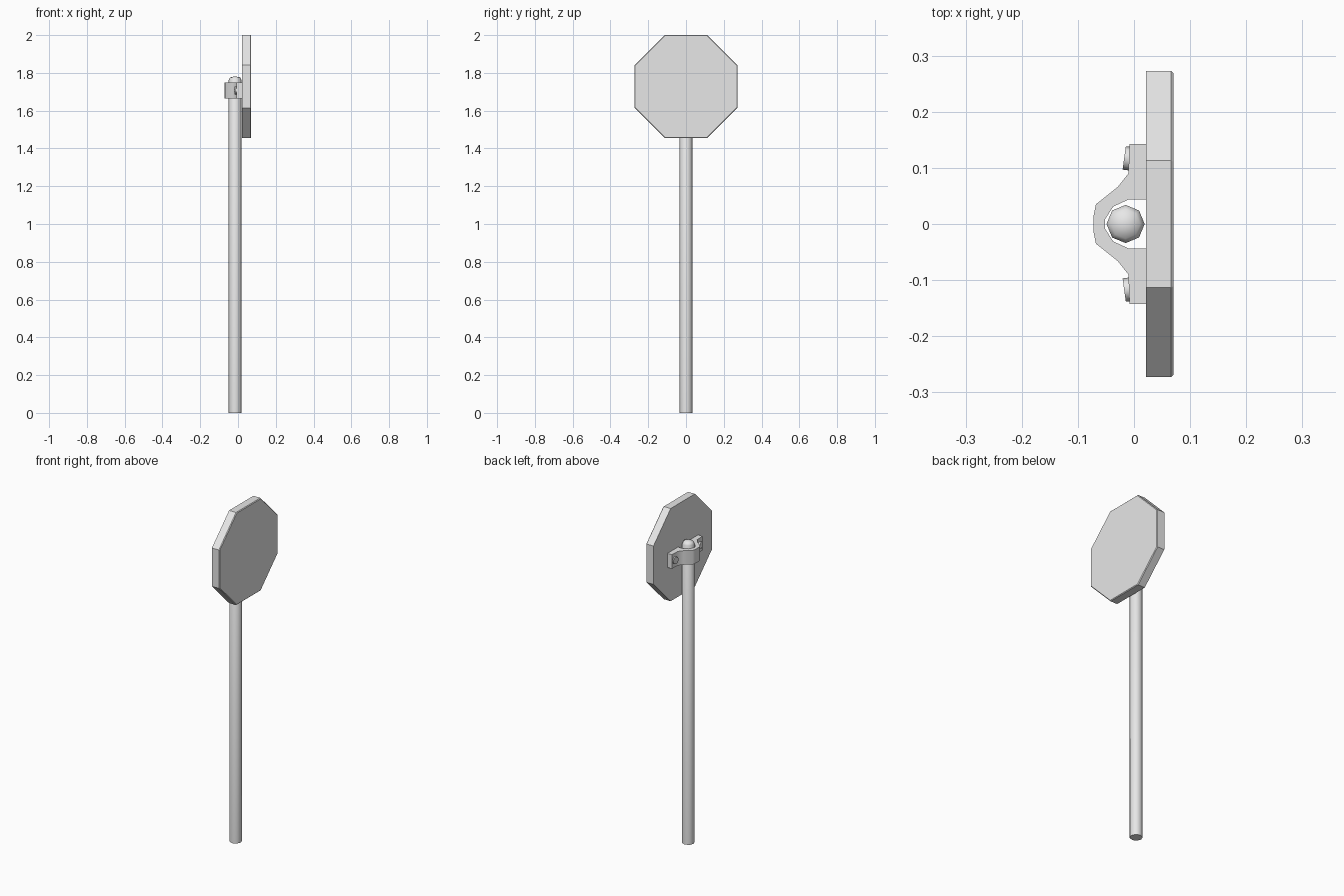
import bpy, bmesh, math
from mathutils import Matrix, Vector

cube = bpy.data.objects.get("Cube")
if cube:
    bpy.data.objects.remove(cube, do_unlink=True)

grey = bpy.data.materials.new("light_grey")
grey.use_nodes = True
grey.diffuse_color = (0.8, 0.8, 0.8, 1)
grey.node_tree.nodes["Principled BSDF"].inputs["Base Color"].default_value = (0.8, 0.8, 0.8, 1)


def finish(name, bm, angle):
    """Turn a bmesh into a named, shaded object."""
    bmesh.ops.recalc_face_normals(bm, faces=bm.faces)
    mesh = bpy.data.meshes.new(name)
    bm.to_mesh(mesh)
    bm.free()
    mesh.materials.append(grey)
    obj = bpy.data.objects.new(name, mesh)
    bpy.context.collection.objects.link(obj)
    bpy.ops.object.select_all(action="DESELECT")
    obj.select_set(True)
    bpy.context.view_layer.objects.active = obj
    bpy.ops.object.shade_smooth_by_angle(angle=math.radians(angle))
    return obj


def prism(points, offset):
    """Extrude a closed outline along an offset."""
    bm = bmesh.new()
    face = bm.faces.new([bm.verts.new(p) for p in points])
    ext = bmesh.ops.extrude_face_region(bm, geom=[face])
    verts = [v for v in ext["geom"] if isinstance(v, bmesh.types.BMVert)]
    bmesh.ops.translate(bm, verts=verts, vec=offset)
    return bm


# Eight-sided pole with a domed top
POLE_X, RADIUS = -0.015, 0.034
bm = bmesh.new()
rings = []
for r, z in ((RADIUS, 0), (RADIUS, 1.763), (0.026, 1.776)):
    rings.append([bm.verts.new((POLE_X + r * math.cos(i * math.pi / 4),
                                r * math.sin(i * math.pi / 4), z)) for i in range(8)])
tip = bm.verts.new((POLE_X, 0, 1.782))
for i in range(8):
    j = (i + 1) % 8
    for low, high in zip(rings, rings[1:]):
        bm.faces.new((low[i], low[j], high[j], high[i]))
    bm.faces.new((rings[-1][i], rings[-1][j], tip))
bm.faces.new(rings[0][::-1])
finish("pole", bm, 60)

# Octagonal sign plate, its outer rim slightly bevelled
HALF, CORNER, MID = 0.273, 0.113, 1.728
outline = [(HALF, CORNER), (CORNER, HALF), (-CORNER, HALF), (-HALF, CORNER),
           (-HALF, -CORNER), (-CORNER, -HALF), (CORNER, -HALF), (HALF, -CORNER)]
bm = prism([(0.021, y, MID + z) for y, z in outline], Vector((0.049, 0, 0)))
rim = [e for e in bm.edges if all(v.co.x > 0.06 for v in e.verts)]
bmesh.ops.bevel(bm, geom=rim, offset=0.004, segments=1, affect="EDGES")
finish("sign_plate", bm, 30)

# Clamp bracket wrapped around the pole
outer = [(0.021, 0.143), (-0.008, 0.143), (-0.010, 0.090), (-0.029, 0.066), (-0.068, 0.035)]
inner = [(-0.052, 0.008), (-0.037, 0.031), (-0.009, 0.044), (0.021, 0.044)]
mirror = lambda pts: [(x, -y) for x, y in reversed(pts)]
path = outer + [(-0.072, 0.015)] + mirror(outer + [(-0.072, 0.015)]) + mirror(inner) + inner
# The inner outline runs back from the right end to the left end
bm = prism([(x, y, 1.665) for x, y in path], Vector((0, 0, 0.083)))
finish("clamp_bracket", bm, 50)

# Bolt heads on both clamp ears, tilted slightly inward
for side, name in ((1, "left_bolt"), (-1, "right_bolt")):
    bm = bmesh.new()
    place = (Matrix.Translation((-0.012, side * 0.117, 1.707))
             @ Matrix.Rotation(side * math.radians(-8), 4, "Z")
             @ Matrix.Rotation(math.pi / 2, 4, "Y"))
    bmesh.ops.create_cone(bm, cap_ends=True, segments=8, radius1=0.021,
                          radius2=0.021, depth=0.011, matrix=place)
    finish(name, bm, 50)
